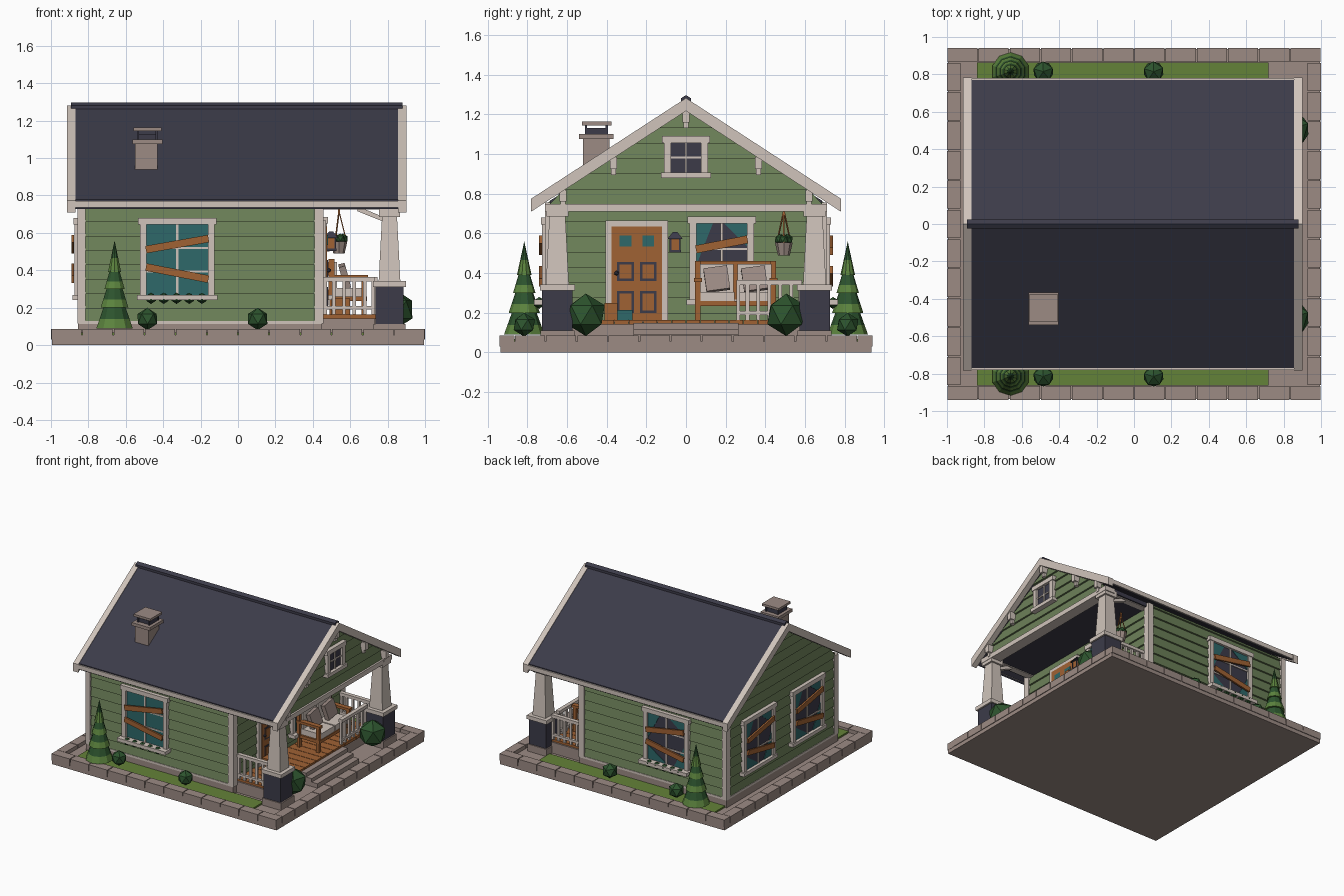
import bpy, bmesh, math
from mathutils import Matrix, Vector

if "Cube" in bpy.data.objects:
    bpy.data.objects.remove(bpy.data.objects["Cube"])

def lin(c):
    c /= 255
    return c / 12.92 if c < 0.04045 else ((c + 0.055) / 1.055) ** 2.4

COLOURS = {"stone": (156, 139, 132), "trim": (208, 196, 187), "siding": (108, 128, 88),
           "slate": (60, 59, 73), "wood": (160, 98, 52), "teal": (46, 104, 106),
           "dark leaf": (45, 84, 46), "mid leaf": (92, 132, 62), "grass": (100, 130, 56)}
MATS = {}
for n, c in COLOURS.items():
    MATS[n] = bpy.data.materials.new(n)
    MATS[n].diffuse_color = (*[lin(v) for v in c], 1)

I = Matrix.Identity(4)
T = lambda x, y, z: Matrix.Translation((x, y, z))
R = lambda a, ax: Matrix.Rotation(math.radians(a), 4, ax)
parts = {}

def bm_of(name, mat):
    if (name, mat) not in parts:
        parts[(name, mat)] = bmesh.new()
    return parts[(name, mat)]

def prism(name, mat, pts, y0, y1, M=I):
    """Polygon in local XZ, extruded along local Y."""
    bm = bm_of(name, mat)
    a = [bm.verts.new(M @ Vector((x, y0, z))) for x, z in pts]
    b = [bm.verts.new(M @ Vector((x, y1, z))) for x, z in pts]
    bm.faces.new(a)
    bm.faces.new(b[::-1])
    for i in range(len(pts)):
        j = (i + 1) % len(pts)
        bm.faces.new((a[i], b[i], b[j], a[j]))

def box(name, mat, x0, x1, y0, y1, z0, z1, M=I):
    prism(name, mat, [(x0, z0), (x1, z0), (x1, z1), (x0, z1)], y0, y1, M)

def cone(name, mat, x, y, z0, z1, r0, r1, n=10, turn=0):
    bmesh.ops.create_cone(bm_of(name, mat), cap_ends=True, segments=n, radius1=r0, radius2=r1,
                          depth=z1 - z0, matrix=T(x, y, (z0 + z1) / 2) @ R(turn, 'Z'))

def ball(name, mat, x, y, z, r, sub=1):
    bmesh.ops.create_icosphere(bm_of(name, mat), subdivisions=sub, radius=r, matrix=T(x, y, z) @ R(20, 'Z'))

# wall frames: local X along the wall, local -Y pointing outwards
FRONT_Y, BACK_Y = T(0, -0.69, 0), T(0, 0.69, 0) @ R(180, 'Z')
PORCH, REAR, GABLE = T(0.44, 0, 0) @ R(90, 'Z'), T(-0.84, 0, 0) @ R(-90, 'Z'), T(0.84, 0, 0) @ R(90, 'Z')
ALONG = R(90, 'Z')           # local X -> y, local Y -> -x
half = lambda z: min(0.69, max(0.004, (1.222 - z) / 0.65))

# base slab, kerb blocks, lawn
box("base_slab", "stone", -0.995, 0.995, -0.935, 0.935, 0, 0.055)
def kerb(a, b, n, f):
    for i in range(n):
        f(a + (b - a) * i / n + 0.003, a + (b - a) * (i + 1) / n - 0.003)
for s in (-1, 1):
    kerb(-1, 1, 12, lambda p, q: box("kerb", "stone", p, q, *sorted((s * .865, s * .94)), .03, .085))
    kerb(-.865, .865, 11, lambda p, q: box("kerb", "stone", *sorted((s * .928, s)), p, q, .03, .085))
    box("lawn", "grass", -0.84, 0.72, *sorted((s * .70, s * .863)), 0.05, 0.068)

# house core, foundation, porch attic with flat ceiling
box("foundation", "stone", -0.855, 0.45, -0.705, 0.705, 0.05, 0.115)
pent = lambda z0: [(-.685, z0), (.685, z0), (.685, .765), (0, 1.215), (-.685, .765)]
prism("house_core", "siding", pent(0.1), -0.44, 0.835, ALONG)
prism("porch_ceiling", "slate", pent(0.73), -0.83, -0.44, ALONG)

# clapboard siding as overlapping tilted boards
def siding(M, u0, u1, z0, z1, step=0.077, gable=False):
    n = math.ceil((z1 - z0) / step - 0.01)
    for i in range(n):
        a, b = z0 + i * step, min(z1, z0 + (i + 1) * step)
        L = [max(u0, -half(z)) if gable else u0 for z in (a, b)]
        H = [min(u1, half(z)) if gable else u1 for z in (a, b)]
        bm = bm_of("siding", "siding")
        v = [bm.verts.new(M @ Vector(p)) for p in (
            (L[0], .01, a), (H[0], .01, a), (H[1], .01, b), (L[1], .01, b),
            (L[0], -.014, a), (H[0], -.014, a), (H[1], 0, b), (L[1], 0, b))]
        for f in ((3, 2, 1, 0), (4, 5, 6, 7), (0, 1, 5, 4), (1, 2, 6, 5), (2, 3, 7, 6), (3, 0, 4, 7)):
            bm.faces.new([v[k] for k in f])
siding(FRONT_Y, -0.84, 0.44, 0.12, 0.76)
siding(BACK_Y, -0.44, 0.84, 0.12, 0.76)
siding(PORCH, -0.69, 0.69, 0.12, 0.73)
siding(REAR, -0.69, 0.69, 0.12, 1.22, gable=True)
siding(GABLE, -0.69, 0.69, 0.745, 1.22, gable=True)

# corner boards and skirting
for s in (-1, 1):
    for x0, x1 in ((-0.857, -0.815), (0.41, 0.457)):
        box("corner_board", "trim", x0, x1, *sorted((s * .66, s * .71)), 0.115, 0.755)
    box("skirting", "trim", -0.85, 0.45, *sorted((s * .68, s * .706)), 0.113, 0.13)
box("skirting", "trim", -0.856, -0.83, -0.7, 0.7, 0.113, 0.13)

# roof panels, barge boards, fascia, ridge cap
def chevron(name, mat, x0, x1, top, thick, w):
    e = top - 0.65 * w
    prism(name, mat, [(-w, e), (0, top), (w, e), (w, e - thick), (0, top - thick), (-w, e - thick)], -x1, -x0, ALONG)
chevron("roof", "slate", -0.872, 0.858, 1.278, 0.05, 0.77)
for x in (-0.915, 0.855):
    chevron("barge_board", "trim", x, x + 0.045, 1.282, 0.065, 0.782)
for s in (-1, 1):
    box("fascia", "trim", -0.915, 0.9, *sorted((s * .755, s * .78)), 0.735, 0.77)
chevron("ridge_cap", "slate", -0.893, 0.88, 1.297, 0.035, 0.025)

# gable brackets
for y, z in ((0, 1.22), (-.365, .985), (.365, .985), (-.62, .82), (.62, .82)):
    box("gable_bracket", "trim", .83, .89, y - .018, y + .018, z - .06, z)
    box("gable_bracket", "trim", .83, .872, y - .013, y + .013, z - .09, z - .06)

# chimney
box("chimney", "stone", -.55, -.43, -.52, -.385, .85, 1.08)
box("chimney_crown", "stone", -.565, -.405, -.54, -.365, 1.075, 1.1)
box("chimney_flue", "slate", -.54, -.43, -.5, -.4, 1.1, 1.13)
for x in (-.54, -.44):
    for y in (-.51, -.405):
        box("chimney_post", "slate", x, x + .012, y, y + .012, 1.1, 1.147)
box("chimney_cap", "stone", -.56, -.41, -.525, -.375, 1.145, 1.163)

# windows
def window(M, u, w, z0, z1, glass="teal", broken=False, boards=(), rows=3, sill=.02):
    M = M @ T(u, 0, 0)
    h, f = w / 2, 0.035
    for a, b in ((-h, f - h), (h - f, h)):
        box("window_frame", "trim", a, b, -.035, .01, z0, z1, M)
    box("window_frame", "trim", -h - .01, h + .01, -.04, .01, z1 - f, z1, M)
    box("window_sill", "trim", -h - .015, h + .015, -.045 - sill, .01, z0 - .01, z0 + .018, M)
    a, b, p, q = f - h, h - f, z0 + .018, z1 - f
    box("window_pane", "slate" if broken else glass, a, b, -.018, -.013, p, q, M)
    if broken:   # remaining glass shards
        m = q - p
        for tri in (((a, q), (a, q - m * .55), (a * .35, q)), ((b, q), (b, q - m * .3), (b * .1, q)),
                    ((a, p), (a, p + m * .3), (0, p)), ((b, p), (b, p + m * .5), (b * .4, p))):
            prism("glass_shard", "teal", tri, -.022, -.018, M)
    box("window_bar", "trim", -.006, .006, -.026, -.013, p, q, M)
    for i in range(1, rows):
        z = p + (q - p) * i / rows
        box("window_bar", "trim", a, b, -.025, -.013, z - .005, z + .005, M)
    for z, ang in boards:
        box("window_board", "wood", -h + .03, h - .03, -.05, -.036, -.02, .02, M @ T(0, 0, z) @ R(-ang, 'Y'))
two = ((.54, 10), (.385, -11))
window(FRONT_Y, -.325, .4, .25, .68, boards=two, sill=.03)
window(BACK_Y, .325, .4, .25, .68, broken=True, boards=two, sill=.03)
for u in (-.31, .31):
    window(REAR, u, .4, .25, .68, broken=True, boards=two, sill=0)
window(PORCH, .18, .325, .25, .685, broken=True, boards=((.545, 11),))
window(GABLE, 0, .22, .89, 1.09, glass="slate", rows=2, sill=0)

# front door with panels
box("door_frame", "trim", -.405, -.09, -.03, .01, .15, .665, PORCH)
box("door", "wood", -.375, -.12, -.036, 0, .155, .635, PORCH)
for u in (-.305, -.19):
    box("door_glass", "teal", u - .03, u + .03, -.04, -.03, .535, .59, PORCH)
    for z0, z1 in ((.36, .455), (.2, .31)):
        box("door_panel_line", "slate", u - .042, u + .042, -.04, -.03, z0, z1, PORCH)
        box("door_panel", "wood", u - .03, u + .03, -.044, -.03, z0 + .012, z1 - .012, PORCH)
ball("door_knob", "slate", .485, -.35, .4, .013)

# porch deck, steps
box("porch_base", "stone", .44, .73, -.66, .66, .05, .143)
for i in range(18):
    y = -.65 + i * 1.3 / 18
    box("deck_board", "wood", .44, .745, y + .002, y + 1.3 / 18 - .002, .14, .163)
for x, z in ((.79, .148), (.84, .118), (.89, .09)):
    box("porch_step", "stone", .73, x, -.265, .265, .05, z)

# porch columns, beams, railings
def rail(M, n):
    L = n * .055
    box("railing", "trim", 0, L, -.016, .016, .34, .365, M)
    box("railing", "trim", 0, L, -.012, .012, .19, .208, M)
    for i in range(n + 1):
        x = min(max(i * .055, .009), L - .009)
        box("baluster", "trim", x - .009, x + .009, -.009, .009, .163, .345, M)
for s in (-1, 1):
    y, q = s * .648, math.sqrt(2)
    box("pier_foot", "stone", .725, .895, y - .085, y + .085, .05, .112)
    box("column_pier", "slate", .735, .885, y - .077, y + .077, .11, .315)
    box("pier_cap", "trim", .722, .898, y - .088, y + .088, .312, .343)
    cone("column", "trim", .81, y, .34, .69, .058 * q, .04 * q, 4, 45)
    box("column_head", "trim", .755, .865, y - .055, y + .055, .685, .735)
    box("side_beam", "trim", .44, .8, y - .025, y + .025, .725, .75)
    box("column_brace", "trim", -.075, .075, -.015, .015, -.012, .012, T(.71, y, .70) @ R(22, 'Y'))
    rail(T(.457, y, 0), 5)
box("front_beam", "trim", .78, .868, -.71, .71, .71, .748)
rail(T(.73, .255, 0) @ ALONG, 6)

# bench with cushions
for y in (.06, .44):
    for x in (.49, .66):
        box("bench_leg", "wood", x, x + .025, y - .014, y + .014, .163, .36 if x > .5 else .46)
    box("bench_arm", "wood", .485, .695, y - .02, y + .02, .355, .375)
box("bench_seat", "wood", .49, .69, .05, .45, .235, .26)
box("bench_back", "wood", .485, .503, .05, .45, .26, .46)
for y in (.155, .345):
    box("seat_cushion", "trim", .51, .685, y - .09, y + .09, .26, .305)
    box("back_cushion", "trim", .503, .53, y - .085, y + .085, .305, .445)
    box("pillow", "stone", -.018, .018, -.06, .06, -.06, .06, T(.57, y, .37) @ R(-15, 'Y') @ R(8, 'X'))

# parcels by the door
box("parcel", "wood", .5, .6, -.41, -.345, .163, .25)
box("small_parcel", "teal", .52, .57, -.345, -.27, .163, .215)

# wall lantern
box("lantern_arm", "slate", .45, .5, -.062, -.048, .575, .59)
box("lantern_light", "wood", .475, .52, -.077, -.033, .515, .575)
box("lantern_base", "slate", .468, .527, -.084, -.026, .503, .516)
cone("lantern_top", "slate", .4975, -.055, .572, .608, .055, .015, 4, 45)
for x in (.47, .517):
    for y in (-.082, -.036):
        box("lantern_post", "slate", x, x + .008, y, y + .008, .51, .575)

# hanging basket
cone("basket", "stone", .54, .493, .49, .555, .03, .045, 8)
for k in range(5):
    a = k * math.tau / 5
    ball("basket_plant", "dark leaf", .54 + .022 * math.cos(a), .493 + .022 * math.sin(a), .57, .027)
for k in range(3):
    a = k * math.tau / 3
    d = Vector((-.04 * math.cos(a), -.04 * math.sin(a), .16))
    M = T(.54 - d.x / 2, .493 - d.y / 2, .635) @ d.to_track_quat('Z', 'Y').to_matrix().to_4x4()
    box("basket_cord", "wood", -.003, .003, -.003, .003, -.083, .083, M)
box("basket_hook", "wood", .535, .545, .488, .498, .7, .735)

# shrubs and layered conifers, on both sides
for s in (-1, 1):
    ball("porch_shrub", "dark leaf", .84, s * .505, .19, .107)
    for x in (-.485, .105):
        ball("side_shrub", "dark leaf", x, s * .815, .14, .06)
    for i in range(5):
        ball("sill_plant", "dark leaf", -.465 + i * .068, s * .74, .25, .03)
    r = lambda z: .1 * (.56 - z) / .46
    edges = [.09, .2, .3, .39, .56]
    for a, b in zip(edges, edges[1:]):
        m, r0, r1 = a + (b - a) * .45, r(a), r(b) * .8
        rm = r0 + (r1 - r0) * .45
        cone("conifer_lower", "mid leaf", -.66, s * .815, a, m, r0, rm)
        cone("conifer_upper", "dark leaf", -.66, s * .815, m, b, rm, r1)

# turn every collected part into an object
for (name, mat), bm in parts.items():
    bmesh.ops.recalc_face_normals(bm, faces=bm.faces)
    me = bpy.data.meshes.new(name)
    bm.to_mesh(me)
    bm.free()
    me.materials.append(MATS[mat])
    bpy.context.collection.objects.link(bpy.data.objects.new(name, me))

for m in bpy.data.materials:
    if m.users and not m.is_grease_pencil:
        m.use_nodes = True
        m.node_tree.nodes["Principled BSDF"].inputs["Base Color"].default_value = m.diffuse_color
